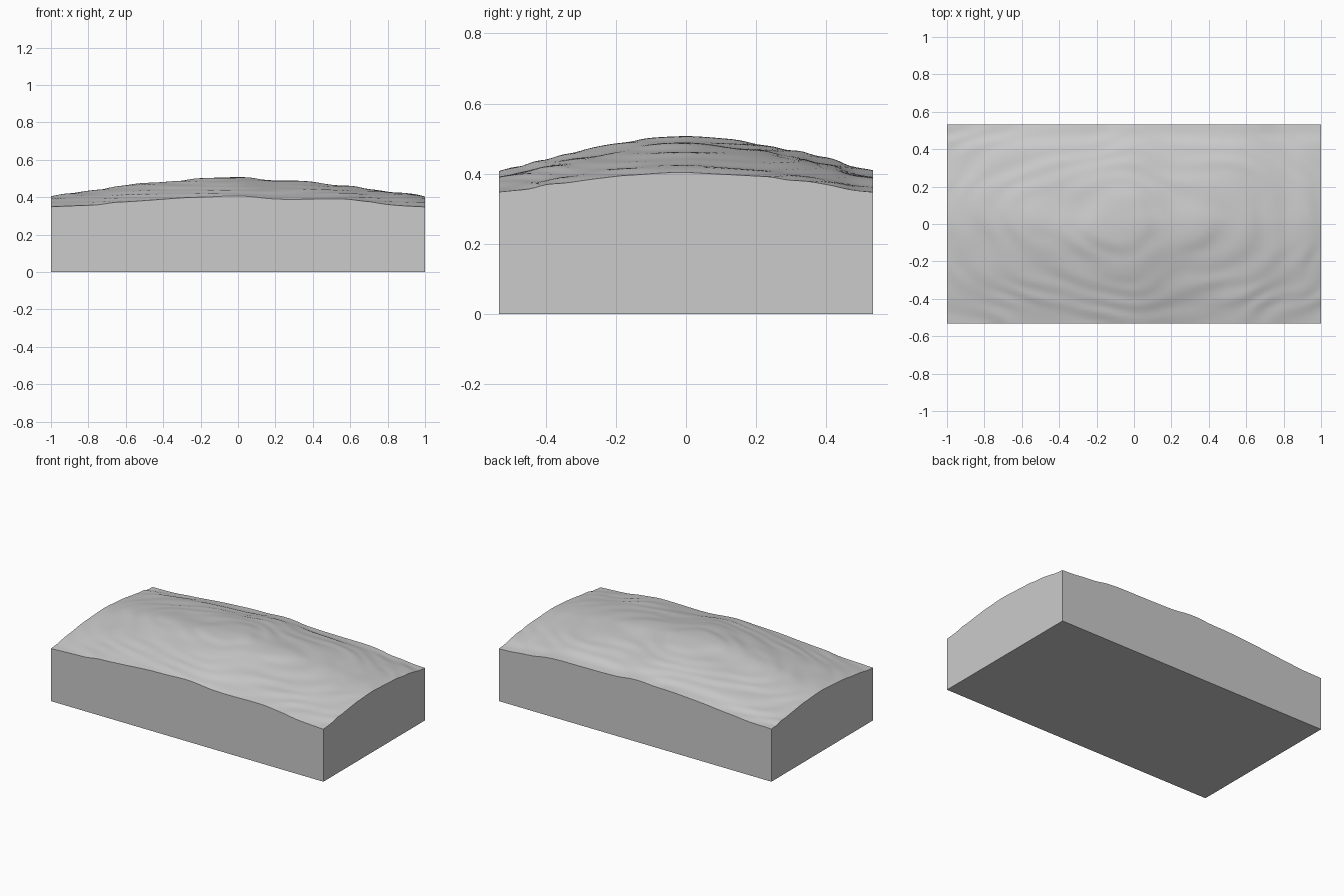
import bpy, bmesh, math
from mathutils import Vector, noise

old = bpy.data.objects.get("Cube")
if old:
    bpy.data.objects.remove(old, do_unlink=True)

HALF_Y = 0.533

# Height profiles: ridge and long edge run along x, cross runs along y
RIDGE = [(-1, .405), (-.9, .42), (-.8, .435), (-.6, .463), (-.4, .48), (-.2, .498), (0, .508),
         (.2, .492), (.4, .48), (.6, .46), (.8, .432), (.9, .425), (1, .405)]
EDGE = [(-1, .347), (-.8, .357), (-.6, .375), (-.4, .39), (-.2, .402), (0, .408),
        (.2, .392), (.4, .39), (.6, .388), (.8, .362), (1, .347)]
CROSS = [(-.533, 1), (-.45, .8), (-.4, .66), (-.3, .43), (-.2, .23), (-.1, .06), (0, 0),
         (.1, .08), (.2, .2), (.3, .4), (.37, .55), (.43, .7), (.48, .9), (.533, 1)]


def sample(profile, t):
    """Smooth interpolation through the points of a profile."""
    for i in range(len(profile) - 1):
        (a, p), (b, q) = profile[i], profile[i + 1]
        if t <= b:
            break
    prev, nxt = profile[max(i - 1, 0)], profile[min(i + 2, len(profile) - 1)]
    u = min(max((t - a) / (b - a), 0), 1)
    m0 = (q - prev[1]) / (b - prev[0]) * (b - a)
    m1 = (nxt[1] - p) / (nxt[0] - a) * (b - a)
    return (p * (1 + 2 * u) * (1 - u) ** 2 + m0 * u * (1 - u) ** 2
            + q * u * u * (3 - 2 * u) + m1 * u * u * (u - 1))


def height(x, y):
    w = sample(CROSS, y)
    h = sample(RIDGE, x) * (1 - w) + sample(EDGE, x) * w
    # Broad swells, then ripples that follow the contours of the mound
    inside = min(1, 0.3 + 4 * min(1 - abs(x), HALF_Y - abs(y)))
    h += 0.006 * inside * noise.noise(Vector((x * 3, y * 5, 1)))
    ring = math.hypot(x, y * 1.7) * 9
    h += 0.005 * inside * noise.noise(Vector((x * 2.5, y * 2.5, ring * 0.5)))
    # Worn terraces, strongest in patches on the long slopes
    step = 0.022
    t = h / step + 0.8 * noise.noise(Vector((x * 2, y * 4, 7)))
    patch = 0.4 + 0.5 * noise.noise(Vector((x * 3, y * 6, 4)))
    h -= step * 0.16 * max(patch, 0.1) * math.sin(math.tau * t)
    return h


# Terrain surface with walls dropped to the ground and a closed base
bm = bmesh.new()
bmesh.ops.create_grid(bm, x_segments=120, y_segments=64, size=1)
for v in bm.verts:
    v.co.y *= HALF_Y
    v.co.z = height(v.co.x, v.co.y)
rim = [e for e in bm.edges if e.is_boundary]
walls = bmesh.ops.extrude_edge_only(bm, edges=rim)["geom"]
for v in (g for g in walls if isinstance(g, bmesh.types.BMVert)):
    v.co.z = 0
base = [e for e in bm.edges if e.is_boundary]
bmesh.ops.contextual_create(bm, geom=base)
bmesh.ops.recalc_face_normals(bm, faces=bm.faces)

mesh = bpy.data.meshes.new("terrain_block")
bm.to_mesh(mesh)
bm.free()
terrain = bpy.data.objects.new("terrain_block", mesh)
bpy.context.collection.objects.link(terrain)

# Plain grey stone
stone = bpy.data.materials.new("grey_stone")
stone.use_nodes = True
grey = (0.6, 0.6, 0.6, 1)
stone.diffuse_color = grey
stone.node_tree.nodes["Principled BSDF"].inputs["Base Color"].default_value = grey
mesh.materials.append(stone)

bpy.ops.object.select_all(action="DESELECT")
terrain.select_set(True)
bpy.context.view_layer.objects.active = terrain
bpy.ops.object.shade_smooth_by_angle(angle=math.radians(30))
